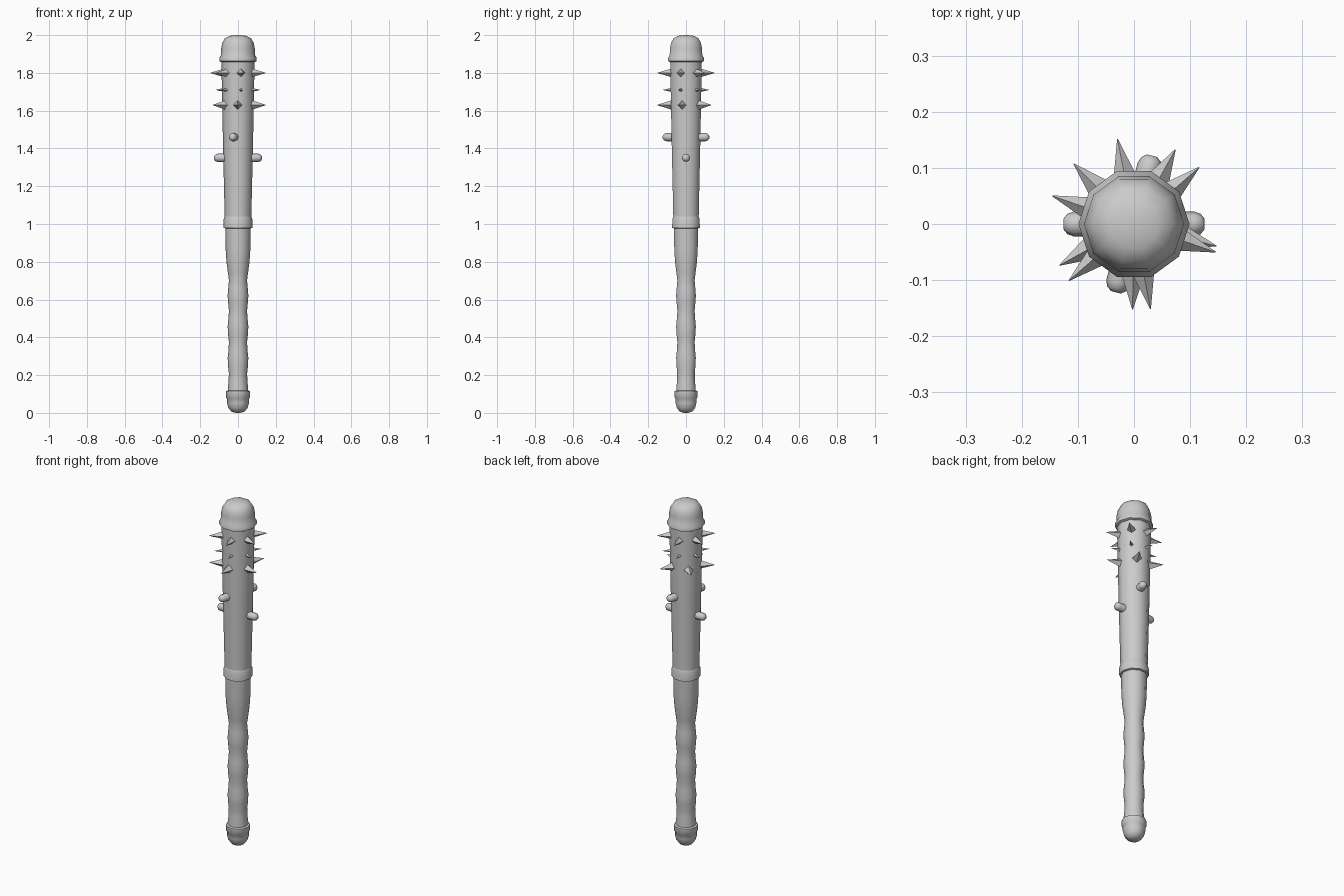
import bpy, bmesh, math
from mathutils import Matrix, Vector

if "Cube" in bpy.data.objects:
    bpy.data.objects.remove(bpy.data.objects["Cube"])

SIDES = 10


def finish(name, bm, smooth=None):
    bmesh.ops.recalc_face_normals(bm, faces=bm.faces)
    me = bpy.data.meshes.new(name)
    bm.to_mesh(me)
    bm.free()
    ob = bpy.data.objects.new(name, me)
    bpy.context.collection.objects.link(ob)
    if smooth:
        bpy.ops.object.select_all(action='DESELECT')
        ob.select_set(True)
        bpy.context.view_layer.objects.active = ob
        bpy.ops.object.shade_smooth_by_angle(angle=math.radians(smooth))
    return ob


def lathe(bm, profile, sides, mat=Matrix()):
    """Revolve (radius, height) points about z and close both ends."""
    rings = []
    for r, h in profile:
        rings.append([bm.verts.new(mat @ Vector((r * math.cos(2 * math.pi * i / sides),
                                                 r * math.sin(2 * math.pi * i / sides), h)))
                      for i in range(sides)])
    for a, b in zip(rings, rings[1:]):
        for i in range(sides):
            j = (i + 1) % sides
            bm.faces.new((a[i], a[j], b[j], b[i]))
    bm.faces.new(rings[0])
    bm.faces.new(rings[-1])


def part(name, profile):
    bm = bmesh.new()
    lathe(bm, profile, SIDES)
    return finish(name, bm, 42)


def outward(angle, z):
    # local z points radially outward, local x points up or down
    return (Matrix.Translation((0, 0, z)) @ Matrix.Rotation(math.radians(angle), 4, 'Z')
            @ Matrix.Rotation(math.pi / 2, 4, 'Y'))


def studs(name, z, angles, profile, sides, smooth=None):
    bm = bmesh.new()
    for a in angles:
        lathe(bm, profile, sides, outward(a, z))
    return finish(name, bm, smooth)


# rounded head cap with a raised rim
part("head_cap", [(0.085, 1.855), (0.099, 1.862), (0.099, 1.88), (0.091, 1.893), (0.089, 1.93),
                  (0.083, 1.96), (0.069, 1.983), (0.045, 1.996), (0.012, 2.0)])

# tapering barrel
part("barrel", [(0.07, 1.0), (0.072, 1.1), (0.079, 1.4), (0.084, 1.65), (0.088, 1.87)])

# middle collar
part("collar", [(0.066, 0.976), (0.077, 0.98), (0.076, 1.025), (0.071, 1.04)])

# handle with a wavy grip
handle = [(0.0515 + 0.0035 * math.cos(2 * math.pi * (z - 0.62) / 0.17), z)
          for z in [0.09 + 0.0408 * i for i in range(16)]]
handle += [(0.053, 0.74), (0.061, 0.80), (0.065, 0.86), (0.068, 1.0)]
part("handle", handle)

# rounded pommel
part("pommel", [(0.012, 0.0), (0.035, 0.007), (0.051, 0.026), (0.058, 0.052), (0.059, 0.076),
                (0.064, 0.082), (0.064, 0.115), (0.052, 0.12)])

# spike rows: two long, one short between them
ring6 = [-79 + 60 * k for k in range(6)]
ring5 = [-91, -15, 61, 135, 209]
studs("upper_spikes", 1.80, ring6, [(0.025, 0.07), (0.0008, 0.154)], 4)
studs("short_spikes", 1.71, ring6, [(0.012, 0.07), (0.0006, 0.125)], 4)
studs("lower_spikes", 1.63, ring5, [(0.027, 0.07), (0.0008, 0.152)], 4)

# blunt rounded studs in opposite pairs
blunt = [(0.022, 0.05), (0.022, 0.108), (0.018, 0.119), (0.009, 0.126)]
studs("upper_studs", 1.46, [-105, 75], blunt, 8, 50)
studs("lower_studs", 1.35, [0, 180], blunt, 8, 50)
